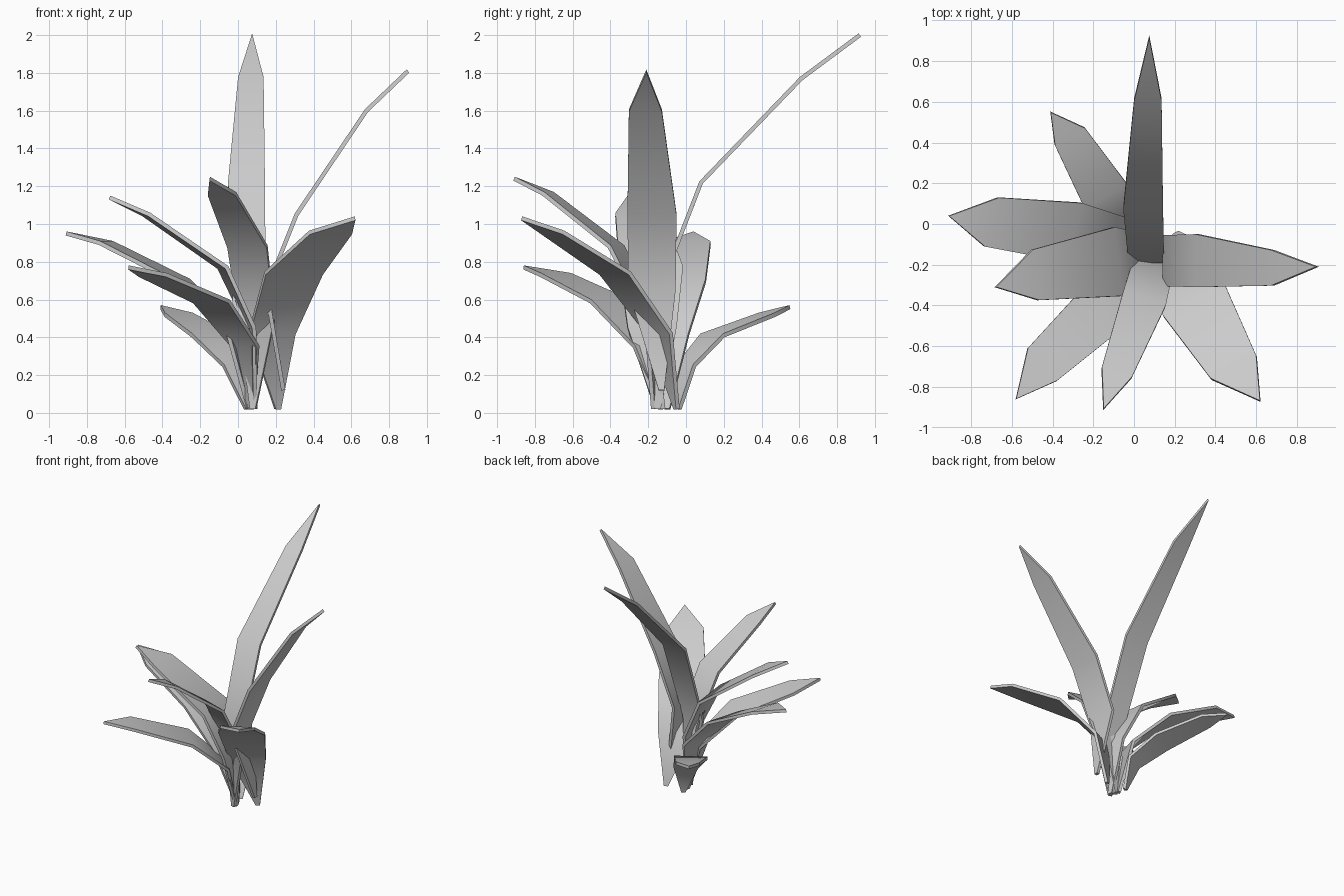
import bpy
import bmesh
import math
from mathutils import Vector

# Remove the default cube
cube = bpy.data.objects.get("Cube")
if cube:
    bpy.data.objects.remove(cube, do_unlink=True)

# One flat grey for the whole plant
LEAF_COLOUR = (0.6, 0.6, 0.6, 1.0)
leaf_grey = bpy.data.materials.new("leaf_grey")
leaf_grey.use_nodes = True
leaf_grey.diffuse_color = LEAF_COLOUR
leaf_grey.node_tree.nodes["Principled BSDF"].inputs["Base Color"].default_value = LEAF_COLOUR

THICKNESS = 0.022
ROOT_WIDTH = 0.03


def make_leaf(name, side_angle, root, low, mid, shoulder, tip, widths):
    """Blade swept along a bent spine: narrow root, broad middle, pointed tip."""
    angle = math.radians(side_angle)
    side = Vector((math.cos(angle), math.sin(angle), 0))
    bm = bmesh.new()

    # Left and right edge at every station of the spine
    rows = []
    for centre, width in zip((root, low, mid, shoulder), (ROOT_WIDTH, *widths)):
        centre = Vector(centre)
        rows.append([bm.verts.new(centre + side * width * s) for s in (-0.5, 0.5)])
    point = bm.verts.new(tip)

    # Quads along the blade, closed by a triangle at the tip
    for (a, b), (c, d) in zip(rows, rows[1:]):
        bm.faces.new((a, b, d, c))
    bm.faces.new((rows[-1][0], rows[-1][1], point))
    bmesh.ops.recalc_face_normals(bm, faces=bm.faces)

    mesh = bpy.data.meshes.new(name)
    bm.to_mesh(mesh)
    bm.free()
    mesh.materials.append(leaf_grey)
    leaf = bpy.data.objects.new(name, mesh)
    bpy.context.collection.objects.link(leaf)

    # Thin solid blade
    solid = leaf.modifiers.new("thickness", "SOLIDIFY")
    solid.thickness = THICKNESS
    solid.offset = 0

    # Soft bends along the blade, crisp rim
    bpy.ops.object.select_all(action="DESELECT")
    leaf.select_set(True)
    bpy.context.view_layer.objects.active = leaf
    bpy.ops.object.modifier_apply(modifier=solid.name)
    bpy.ops.object.shade_smooth_by_angle(angle=math.radians(60))
    return leaf


# Two tall upright leaves
make_leaf("tall_back_leaf", 0,
          root=(.07, -.12, .02), low=(.06, -.18, .55), mid=(.045, .08, 1.22),
          shoulder=(.068, .61, 1.77), tip=(.075, .92, 2), widths=(.175, .195, .135))
make_leaf("tall_left_leaf", 90,
          root=(.24, -.13, .12), low=(.15, -.18, .65), mid=(.31, -.18, 1.05),
          shoulder=(.68, -.215, 1.6), tip=(.9, -.21, 1.81), widths=(.25, .26, .175))

# Leaves arching to the front
make_leaf("front_left_leaf", 27,
          root=(.21, -.05, .02), low=(.18, -.14, .42), mid=(.295, -.375, .74),
          shoulder=(.49, -.705, .955), tip=(.62, -.87, 1.03), widths=(.27, .34, .25))
make_leaf("front_leaf", -19,
          root=(.08, -.17, .02), low=(.1, -.18, .5), mid=(.05, -.37, .88),
          shoulder=(-.085, -.73, 1.16), tip=(-.15, -.91, 1.24), widths=(.2, .22, .155))
make_leaf("front_right_leaf", -48,
          root=(.07, -.13, .02), low=(.04, -.2, .35), mid=(-.14, -.4, .59),
          shoulder=(-.45, -.69, .73), tip=(-.58, -.86, .77), widths=(.2, .28, .215))

# Leaves arching to the right and back
make_leaf("upper_right_leaf", 97,
          root=(.09, -.15, .02), low=(.07, -.18, .45), mid=(-.08, -.185, .77),
          shoulder=(-.485, -.25, 1.05), tip=(-.68, -.31, 1.14), widths=(.26, .34, .25))
make_leaf("lower_right_leaf", 74,
          root=(.06, -.1, .02), low=(-.02, -.1, .42), mid=(-.3, -.04, .7),
          shoulder=(-.7, .01, .9), tip=(-.91, .04, .95), widths=(.24, .3, .25))
make_leaf("back_right_leaf", 30,
          root=(.05, -.04, .02), low=(0, 0, .25), mid=(-.14, .14, .41),
          shoulder=(-.315, .43, .52), tip=(-.41, .55, .56), widths=(.18, .24, .17))
